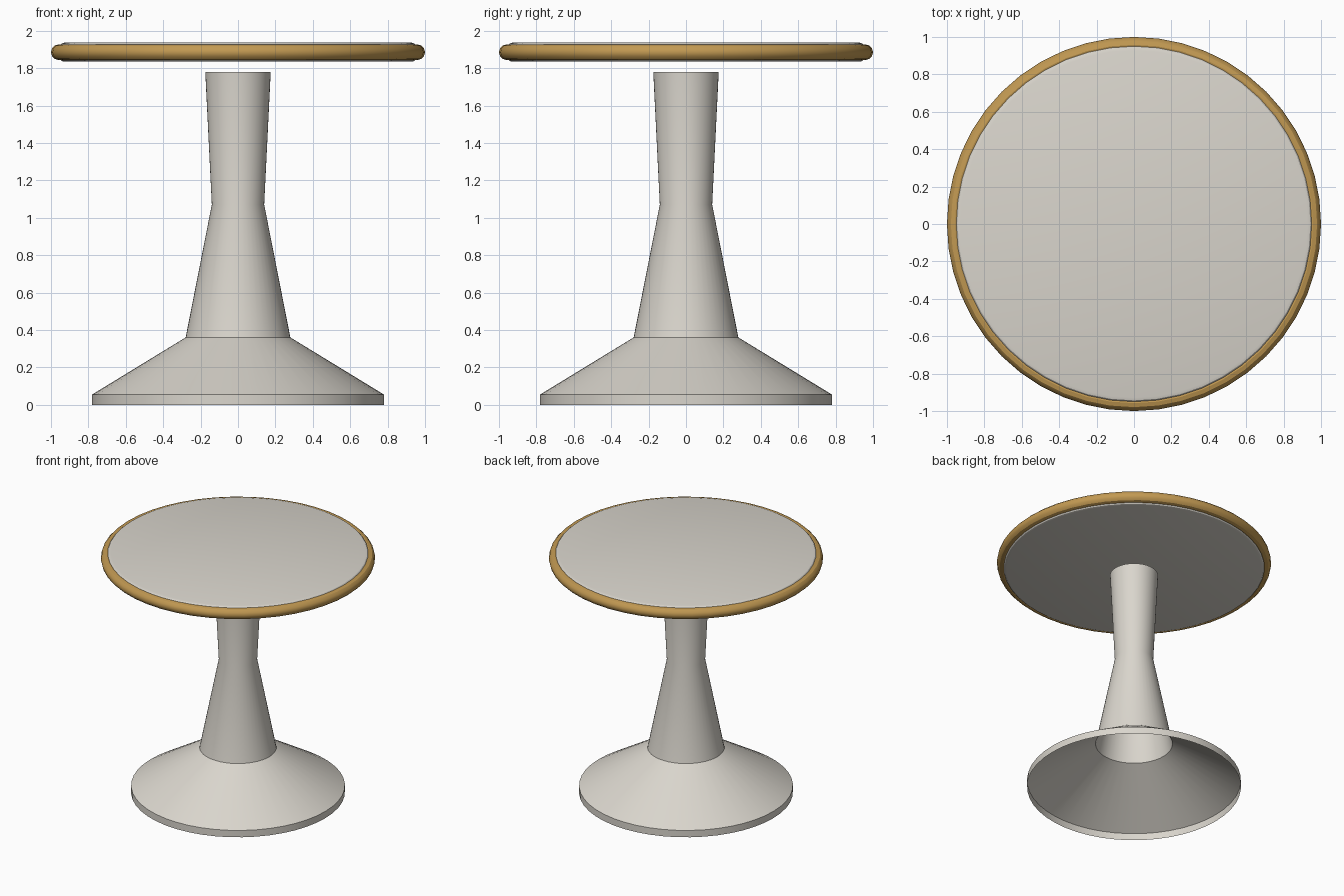
import bpy
import bmesh
from math import radians, pi, cos, sin

cube = bpy.data.objects.get("Cube")
if cube:
    bpy.data.objects.remove(cube, do_unlink=True)

SEGMENTS = 48


def make_material(name, rgb):
    mat = bpy.data.materials.new(name)
    mat.use_nodes = True
    colour = (*rgb, 1)
    mat.diffuse_color = colour
    mat.node_tree.nodes["Principled BSDF"].inputs["Base Color"].default_value = colour
    return mat


def lathe(name, profile, mat, closed=False):
    """Turn a radius/height profile around z; a radius of 0 closes an end."""
    bm = bmesh.new()
    verts = [bm.verts.new((r, 0, z)) for r, z in profile]
    pairs = list(zip(verts, verts[1:]))
    if closed:
        pairs.append((verts[-1], verts[0]))
    edges = [bm.edges.new(p) for p in pairs]
    bmesh.ops.spin(bm, geom=verts + edges, axis=(0, 0, 1), cent=(0, 0, 0),
                   angle=2 * pi, steps=SEGMENTS)
    bmesh.ops.remove_doubles(bm, verts=bm.verts[:], dist=0.0005)
    bmesh.ops.recalc_face_normals(bm, faces=bm.faces[:])
    # Open shells: make sure the lowest wall faces outward
    wall = max(bm.faces, key=lambda f: f.calc_center_median().xy.length)
    if wall.normal.xy.dot(wall.calc_center_median().xy) < 0:
        bmesh.ops.reverse_faces(bm, faces=bm.faces[:])
    mesh = bpy.data.meshes.new(name)
    bm.to_mesh(mesh)
    bm.free()
    mesh.materials.append(mat)
    obj = bpy.data.objects.new(name, mesh)
    bpy.context.collection.objects.link(obj)
    bpy.ops.object.select_all(action="DESELECT")
    obj.select_set(True)
    bpy.context.view_layer.objects.active = obj
    bpy.ops.object.shade_smooth_by_angle(angle=radians(30))
    return obj


stone = make_material("warm light grey", (0.70, 0.67, 0.61))
wood = make_material("golden wood", (0.54, 0.32, 0.085))

# Hollow pedestal: flared foot and waisted column
lathe("pedestal", [(0.78, 0), (0.78, 0.055), (0.28, 0.36),
                   (0.14, 1.07), (0.175, 1.78)], stone)

# Round top with softened edges
MID, HALF, RADIUS, SOFT = 1.885, 0.051, 0.958, 0.03
corner = [(RADIUS - SOFT + SOFT * cos(a), HALF - SOFT + SOFT * sin(a))
          for a in (radians(d) for d in (0, 30, 60, 90))]
upper = [(r, MID + h) for r, h in corner] + [(0, MID + HALF)]
lower = [(r, 2 * MID - z) for r, z in reversed(upper)]
lathe("table_top", lower + upper, stone)

# Rounded wooden band around the top
TUBE = 0.042
band = [(1 - TUBE + TUBE * cos(i * pi / 6), MID + TUBE * sin(i * pi / 6))
        for i in range(12)]
lathe("edge_band", band, wood, closed=True)
